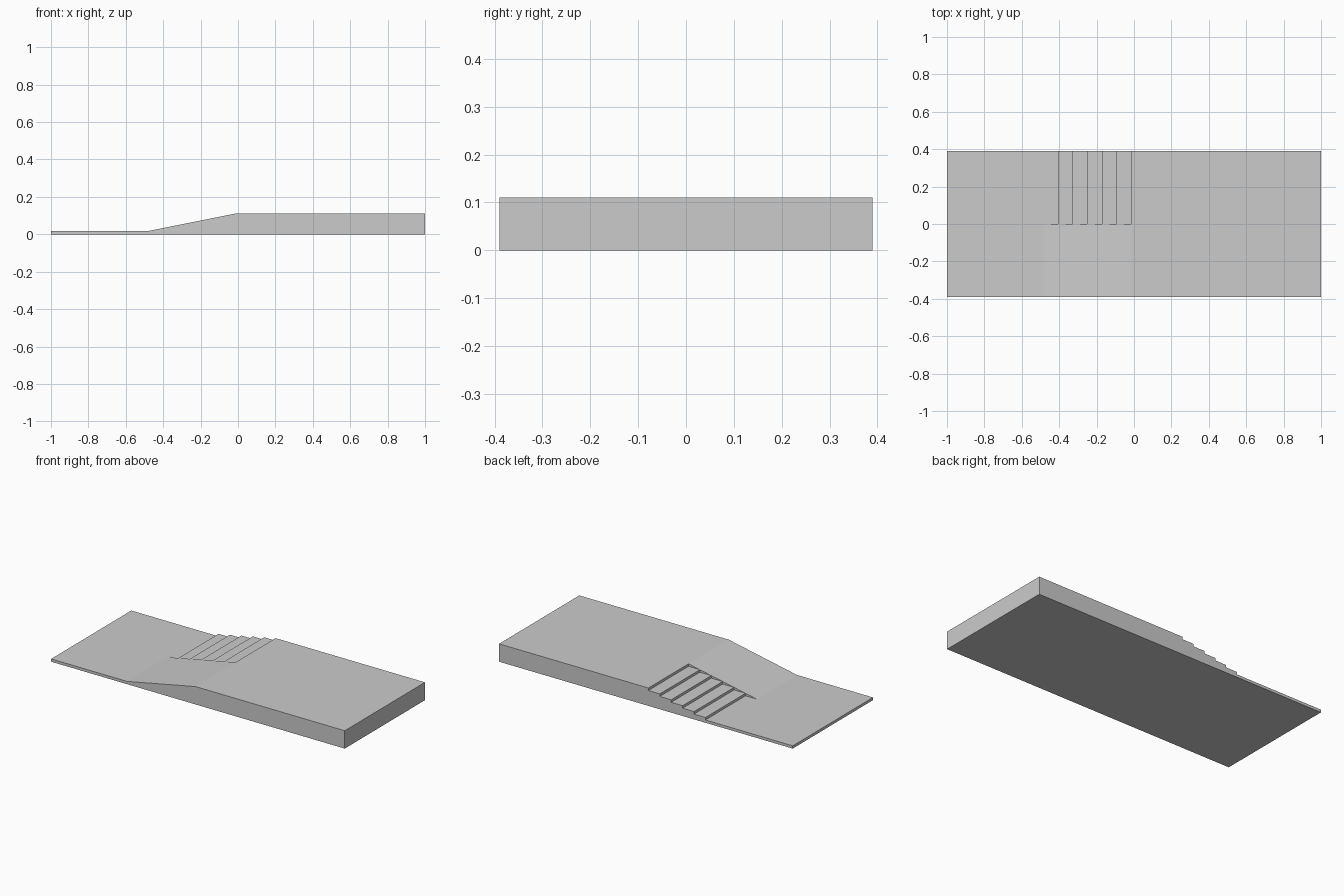
import bpy, bmesh

if "Cube" in bpy.data.objects:
    bpy.data.objects.remove(bpy.data.objects["Cube"])

LOW, HIGH = 0.017, 0.11          # deck heights
X0, X1 = -0.483, -0.017          # foot and head of the slope
HALF_W, STEPS = 0.39, 6

run, rise = (X1 - X0) / STEPS, (HIGH - LOW) / STEPS
slope = [(X0 + i * run, LOW + i * rise) for i in range(STEPS + 1)]

# Stair profile: tread, then riser up to the slope line
corners = [(slope[i + 1][0], slope[i][1]) for i in range(STEPS)]
stairs = [slope[0]]
for corner, nose in zip(corners, slope[1:]):
    stairs += [corner, nose]

bm = bmesh.new()


def face(points, y):
    return bm.faces.new([bm.verts.new((x, y, z)) for x, z in points])


def half_block(upper, y_out):
    """Extruded profile from the centre line out, open at the centre."""
    loop = [(-1, 0), (-1, LOW)] + upper + [(1, HIGH), (1, 0)]
    face(loop, y_out)
    for (ax, az), (bx, bz) in zip(loop, loop[1:] + loop[:1]):
        bm.faces.new([bm.verts.new(p) for p in (
            (ax, 0, az), (bx, 0, bz), (bx, y_out, bz), (ax, y_out, az))])


half_block(slope, -HALF_W)       # ramp side
half_block(stairs, HALF_W)       # stair side

# Small walls between ramp and treads
for a, corner, b in zip(slope, corners, slope[1:]):
    face([a, corner, b], 0)

bmesh.ops.remove_doubles(bm, verts=bm.verts[:], dist=1e-5)
bmesh.ops.recalc_face_normals(bm, faces=bm.faces[:])

mesh = bpy.data.meshes.new("ramp_and_stairs")
bm.to_mesh(mesh)
bm.free()
bpy.context.collection.objects.link(bpy.data.objects.new("ramp_and_stairs", mesh))
